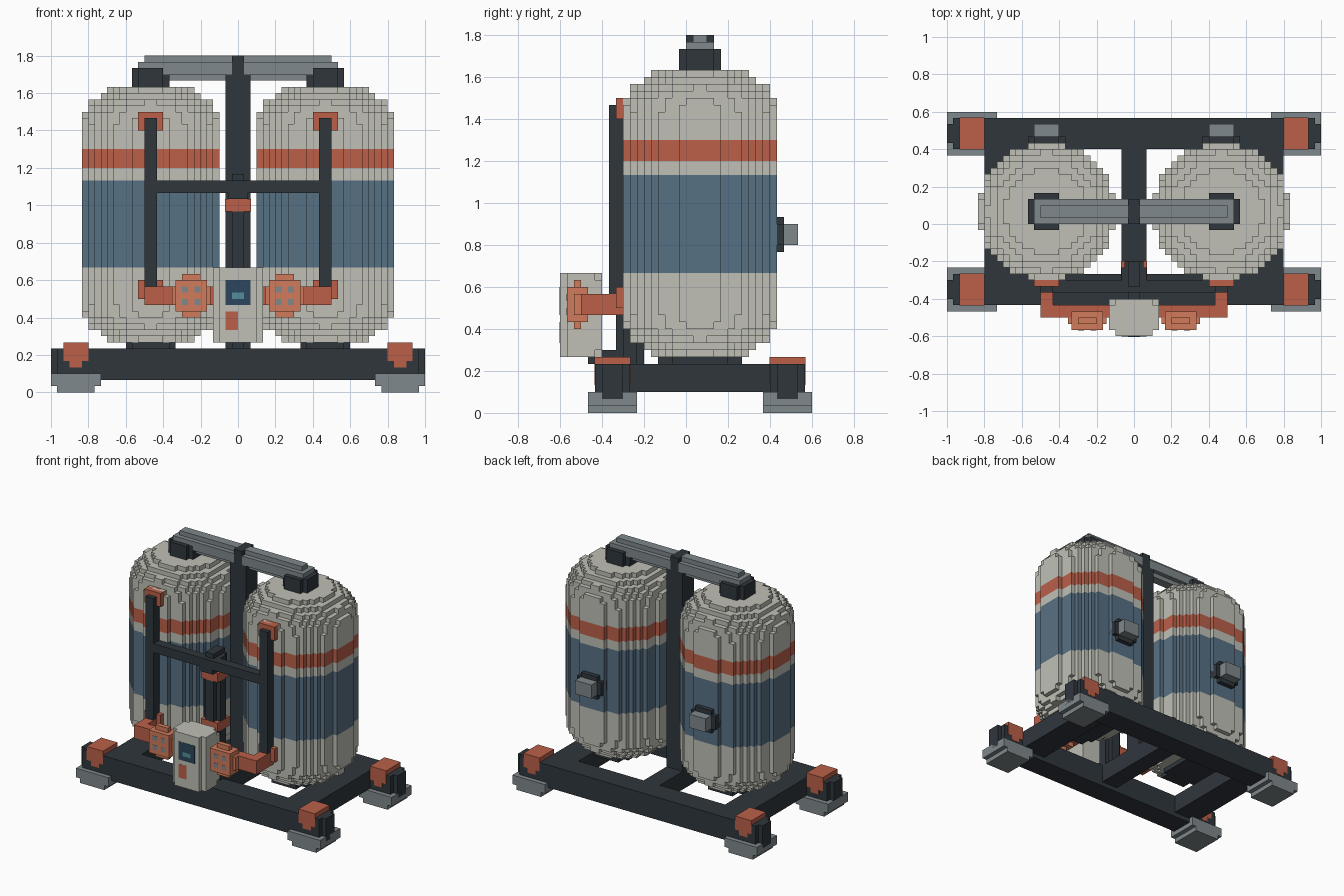
import bpy, bmesh
from mathutils import Vector

if "Cube" in bpy.data.objects:
    bpy.data.objects.remove(bpy.data.objects["Cube"])

U = 1 / 30  # one voxel


def mat(name, *rgb):
    m = bpy.data.materials.new(name)
    m.diffuse_color = [(c / 255) ** 2.2 for c in rgb] + [1]
    m.use_nodes = True
    m.node_tree.nodes["Principled BSDF"].inputs["Base Color"].default_value = m.diffuse_color
    return m


cream = mat("cream", 190, 191, 181)
blue = mat("blue", 88, 112, 131)
orange = mat("orange", 186, 96, 74)
light_orange = mat("light_orange", 208, 122, 92)
dark = mat("dark", 51, 57, 63)
grey = mat("grey", 127, 135, 139)
navy = mat("navy", 48, 72, 92)
teal = mat("teal", 84, 140, 152)


def finish(name, bm, *mats):
    me = bpy.data.meshes.new(name)
    bm.to_mesh(me)
    bm.free()
    for m in mats:
        me.materials.append(m)
    ob = bpy.data.objects.new(name, me)
    bpy.context.collection.objects.link(ob)
    return ob


def boxes(name, m, *spans, sx=1):
    """Boxes in voxel units: x0, x1, y0, y1, z0, z1; sx=-1 mirrors in x."""
    bm = bmesh.new()
    for x0, x1, y0, y1, z0, z1 in spans:
        lo, hi = Vector((x0, y0, z0)), Vector((x1, y1, z1))
        vs = bmesh.ops.create_cube(bm, size=1)["verts"]
        for v in vs:
            p = (lo + hi) / 2 + v.co * (hi - lo)
            v.co = Vector((p.x * sx, p.y, p.z)) * U
    bmesh.ops.recalc_face_normals(bm, faces=bm.faces)
    return finish(name, bm, m)


def pair(name, m, *spans):
    for side, sx in (("right", 1), ("left", -1)):
        boxes(f"{name}_{side}", m, *spans, sx=sx)


# Stepped tank: exposed faces of a domed cylinder of voxels
def layer_radius(k):
    z = k + 0.5
    t = max(z - 43, 14 - z, 0)
    return 11 * (1 - (t / 7) ** 2) ** 0.5


def tank(name, cx, cy):
    R = range(-11, 11)
    cells = {(i, j, k) for k in range(8, 49) for i in R for j in R
             if (i + .5) ** 2 + (j + .5) ** 2 <= layer_radius(k) ** 2}
    bm = bmesh.new()
    dirs = [Vector(d) for d in ((1, 0, 0), (-1, 0, 0), (0, 1, 0), (0, -1, 0), (0, 0, 1), (0, 0, -1))]
    for c in cells:
        for d in dirs:
            if tuple(int(a + b) for a, b in zip(c, d)) in cells:
                continue
            a = Vector((d.y, d.z, d.x))
            b = d.cross(a)
            mid = Vector(c) + Vector((cx + .5, cy + .5, .5)) + d / 2
            f = bm.faces.new([bm.verts.new((mid + (a * s + b * t) / 2) * U)
                              for s, t in ((-1, -1), (1, -1), (1, 1), (-1, 1))])
            f.material_index = 1 if 20 <= c[2] < 34 else 2 if 36 <= c[2] < 39 else 0
    bmesh.ops.remove_doubles(bm, verts=bm.verts, dist=1e-4)
    finish(name, bm, cream, blue, orange)


tank("tank_right", 14, 2)
tank("tank_left", -14, 2)

# Skid frame: long rails with end caps, cross beams, tank pedestals
for side, y in (("front", -13), ("rear", 12)):
    boxes(f"{side}_rail", dark, (-29, 29, y, y + 5, 2, 7), (-30, 30, y + 1, y + 4, 2, 7))
    # feet and corner clamps
    pair(f"{side}_foot", grey, (22, 30, y - 1, y + 6, 1, 3), (23, 29, y - 1, y + 6, 0, 1))
    e = 0.05
    pair(f"{side}_clamp", orange, (24, 28, y - e, y + 5 + e, 5, 8), (25, 27, y - e, y + 5 + e, 4, 5))
pair("side_beam", dark, (18, 24, -8, 12, 3, 7))
boxes("centre_beam", dark, (-2, 2, -8, 12, 3, 7))
pair("pedestal", dark, (10, 18, -2, 6, 7, 9), (11, 17, -4, 8, 7, 9))

# Central mast with strap over the header
boxes("mast", dark, (-2, 2, 0, 4, 7, 51), (-1, 1, 0, 4, 51, 54))

# Top header pipe and elbows on the tanks
pair("header_pipe", grey, (1, 15, 1, 3, 50, 54), (1, 16, 0, 4, 51, 53))
pair("header_elbow", dark, (12, 16, -1, 5, 49, 52), (11, 17, 0, 4, 49, 52))

# Front pipes, their clamps and the crossbar
pair("front_pipe", dark, (13, 15, -11, -9, 17, 44))
pair("pipe_clamp", orange, (12, 16, -10, -8, 42, 45), (13, 15, -9, -5, 42, 45))
boxes("crossbar", dark, (-13, 13, -11, -9, 32, 34))

# Centre riser with rings
boxes("riser", dark, (-2, 2, -9, -7, 7, 34), (-1, 1, -10, -6, 7, 35), (-1.5, 1.5, -11, -6, 31, 34))
for n, z in (("upper", 29), ("lower", 18)):
    e = 0.05
    boxes(f"riser_ring_{n}", orange, (-2 - e, 2 + e, -10 - e, -6 + e, z, z + 2))

# Lower feed pipes and valves
pair("feed_flange", orange, (12, 16, -10, -7, 15, 18))
pair("feed_pipe", orange, (13, 15, -15, -7, 14, 17), (3, 15, -15, -13, 14, 17))
pair("valve_body", light_orange, (5, 10, -17, -14, 13, 18), (6, 9, -16, -15, 12, 19),
     (4.4, 10.6, -16, -15, 14, 17))
pair("valve_bolts", grey, *[(x, x + 1, -17.05, -16.5, z, z + 1) for x in (6, 8) for z in (14, 16)])

# Control cabinet
boxes("cabinet", cream, (-4, 4, -17, -12, 9, 19), (-3, 3, -18, -12, 8, 20), (-4, 4, -17, -13, 8, 20))
boxes("cabinet_bracket", dark, (-1, 1, -14, -9, 7, 9))
boxes("screen", navy, (-2, 2, -18.05, -17, 14, 18))
boxes("screen_display", teal, (-1, 1, -18.1, -17, 15, 16))
boxes("cabinet_switch", orange, (-2, 0, -18.05, -17, 10, 13))

# Rear ports
pair("rear_port_flange", dark, (11, 17, 12, 14, 24, 27), (12, 16, 12, 14, 23, 28))
pair("rear_port", grey, (12, 16, 14, 16, 24, 27))
